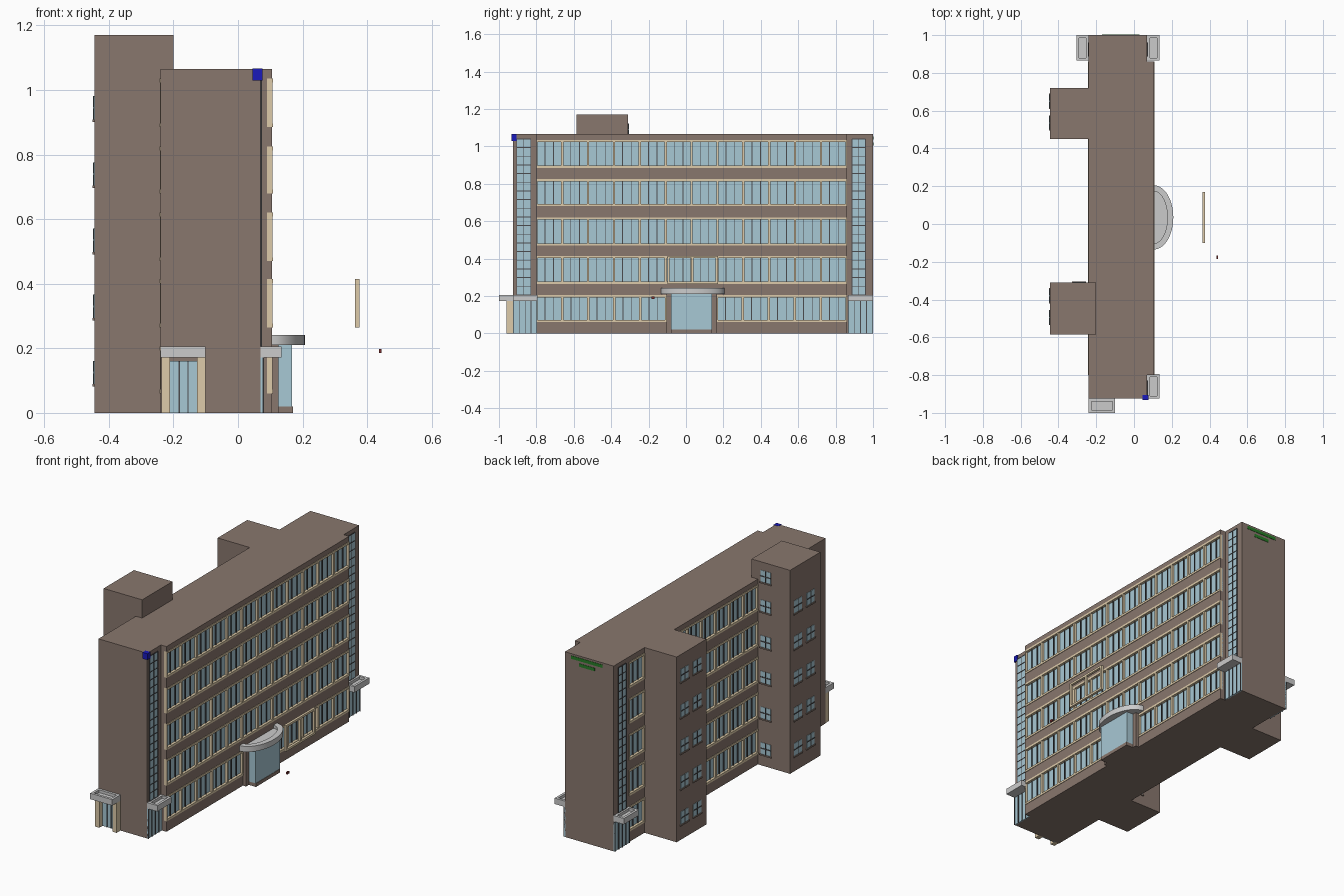
import bpy, bmesh, math

if "Cube" in bpy.data.objects:
    bpy.data.objects.remove(bpy.data.objects["Cube"])


def material(name, rgb):
    m = bpy.data.materials.new(name)
    m.diffuse_color = (*rgb, 1)
    m.use_nodes = True
    m.node_tree.nodes["Principled BSDF"].inputs["Base Color"].default_value = m.diffuse_color
    return m


BRICK = material("brick", (0.25, 0.185, 0.155))
GLASS = material("glass", (0.39, 0.58, 0.66))
BEIGE = material("beige_trim", (0.73, 0.60, 0.40))
DARK = material("dark_frame", (0.07, 0.07, 0.075))
BLUE = material("blue", (0.01, 0.01, 0.5))
GREEN = material("green", (0.02, 0.2, 0.02))
RED = material("dark_red", (0.2, 0.03, 0.03))


def finish(bm, name, mat):
    bmesh.ops.recalc_face_normals(bm, faces=bm.faces)
    me = bpy.data.meshes.new(name)
    bm.to_mesh(me)
    bm.free()
    ob = bpy.data.objects.new(name, me)
    bpy.context.collection.objects.link(ob)
    if mat:
        me.materials.append(mat)
    return ob


def boxes(name, items, mat=None):
    """One object from boxes given as (x0, x1, y0, y1, z0, z1)."""
    bm = bmesh.new()
    for x0, x1, y0, y1, z0, z1 in items:
        for v in bmesh.ops.create_cube(bm, size=1)["verts"]:
            v.co = ((x0 + x1) / 2 + v.co.x * (x1 - x0),
                    (y0 + y1) / 2 + v.co.y * (y1 - y0),
                    (z0 + z1) / 2 + v.co.z * (z1 - z0))
    return finish(bm, name, mat)


def prism(name, pts, z0, z1, mat=None):
    bm = bmesh.new()
    f = bm.faces.new([bm.verts.new((x, y, z0)) for x, y in pts])
    r = bmesh.ops.extrude_face_region(bm, geom=[f])
    for v in r["geom"]:
        if isinstance(v, bmesh.types.BMVert):
            v.co.z = z1
    ob = finish(bm, name, mat)
    for p in ob.data.polygons:
        p.use_smooth = abs(p.normal.z) < 0.5 and p.area < 0.01 and abs(p.normal.x) < 0.9999
    bpy.context.view_layer.objects.active = ob
    ob.select_set(True)
    bpy.ops.object.shade_smooth_by_angle(angle=math.radians(35))
    ob.select_set(False)
    return ob


def spread(a, b, n):
    return [a + (b - a) * i / n for i in range(n + 1)]


TOP = 1.065
ROWS = [(0.06, 0.205), (0.265, 0.415), (0.47, 0.62), (0.68, 0.825), (0.885, 1.035)]
BANDS = [(0, 0.06), (0.205, 0.265), (0.415, 0.47), (0.62, 0.68), (0.825, 0.885), (1.035, TOP)]

# Main block, end blocks and the two rear towers
boxes("main_block", [(-0.225, 0.09, -0.8, 0.86, 0, TOP)], BRICK)
boxes("end_blocks", [(-0.24, 0.07, -0.925, -0.8, 0, TOP), (-0.24, 0.07, 0.86, 1.0, 0, TOP)], BRICK)
boxes("rear_tower_tall", [(-0.445, -0.2, -0.585, -0.31, 0, 1.17)], BRICK)
boxes("rear_tower_low", [(-0.445, -0.2, 0.45, 0.72, 0, TOP)], BRICK)

# Brick bands between the window rows
boxes("front_bands", [(0.08, 0.105, -0.8, 0.86, a, b) for a, b in BANDS], BRICK)
boxes("rear_bands", [(-0.24, -0.215, -0.8, 0.86, a, b) for a, b in BANDS], BRICK)

# Window rows: beige frames, glass and thin mullions
frames, panes, mullions = [], [], []


def window_row(xw, out, y0, y1, z0, z1, bays):
    def xs(a, b):
        return tuple(sorted((xw + out * a, xw + out * b)))
    ys = spread(y0, y1, bays)
    panes.append((*xs(-0.002, 0.003), y0, y1, z0, z1))
    for z in (z0, z1 - 0.012):
        frames.append((*xs(0, 0.018), y0, y1, z, z + 0.012))
    for i, y in enumerate(ys):
        lo, hi = max(y - 0.006, y0), min(y + 0.006, y1)
        frames.append((*xs(0, 0.017), lo, hi, z0, z1))
        if i < bays:
            step = (ys[i + 1] - y) / 3
            for k in (1, 2):
                c = y + k * step
                mullions.append((*xs(0, 0.009), c - 0.002, c + 0.002, z0 + 0.012, z1 - 0.012))


for i, (a, b) in enumerate(ROWS):
    if i == 0:
        window_row(0.09, 1, -0.8, -0.105, a, b, 5)
        window_row(0.09, 1, 0.165, 0.86, a, b, 5)
    else:
        window_row(0.09, 1, -0.8, 0.86, a, b, 12)
    for y0, y1, n in ((-0.8, -0.585, 2), (-0.31, 0.45, 6), (0.72, 0.86, 1)):
        window_row(-0.225, -1, y0, y1, a, b, n)
boxes("window_row_frames", frames, BEIGE)
boxes("window_row_glass", panes, GLASS)
boxes("window_row_mullions", mullions, DARK)

# Small four-pane windows on the towers
t_glass, t_frame, t_sill = [], [], []
for cy in (0.65, 0.535, -0.38, -0.495):
    for z in (0.125, 0.33, 0.535, 0.74, 0.945):
        h = 0.036
        t_glass.append((-0.447, -0.44, cy - h, cy + h, z - h, z + h))
        t_frame += [(-0.449, -0.44, cy - 0.003, cy + 0.003, z - h, z + h),
                    (-0.449, -0.44, cy - h, cy + h, z - 0.003, z + 0.003)]
        t_sill.append((-0.451, -0.44, cy - h - 0.004, cy + h + 0.004, z - h - 0.008, z - h))
for z in (0.1, 0.305, 0.51, 0.715, 0.92, 1.09):
    x, h = -0.29, 0.033
    t_glass.append((x - h, x + h, -0.315, -0.308, z - h, z + h))
    t_frame += [(x - 0.003, x + 0.003, -0.315, -0.306, z - h, z + h),
                (x - h, x + h, -0.315, -0.306, z - 0.003, z + 0.003)]
    t_sill.append((x - h - 0.004, x + h + 0.004, -0.315, -0.304, z - h - 0.008, z - h))
boxes("tower_window_glass", t_glass, GLASS)
boxes("tower_window_bars", t_frame, DARK)
boxes("tower_window_sills", t_sill, BRICK)

# Tall stair glazing with doors and a rimmed canopy below
s_glass, s_bars, canopies = [], [], []


def canopy(x0, x1, y0, y1):
    r = 0.014
    canopies.extend([(x0, x1, y0, y1, 0.172, 0.19),
                     (x0, x0 + r, y0, y1, 0.19, 0.206), (x1 - r, x1, y0, y1, 0.19, 0.206),
                     (x0 + r, x1 - r, y0, y0 + r, 0.19, 0.206),
                     (x0 + r, x1 - r, y1 - r, y1, 0.19, 0.206)])


def stair_front(xw, out, y0, y1, g0, g1):
    def xs(d):
        return tuple(sorted((xw - out * 0.003, xw + out * d)))
    s_glass.append((*xs(0.002), g0, g1, 0.206, 1.04))
    s_glass.append((*xs(0.006), y0, y1, 0, 0.172))
    for z in spread(0.206, 1.04, 18):
        s_bars.append((*xs(0.004), g0, g1, z - 0.002, z + 0.002))
    for y in spread(g0, g1, 2):
        s_bars.append((*xs(0.004), y - 0.002, y + 0.002, 0.206, 1.04))
    for y in spread(y0 + 0.002, y1 - 0.002, 4):
        s_bars.append((*xs(0.01), y - 0.002, y + 0.002, 0, 0.172))
    canopy(*sorted((xw, xw + out * 0.065)), y0, y1)


stair_front(0.07, 1, -0.925, -0.795, -0.905, -0.83)
stair_front(0.07, 1, 0.865, 1.0, 0.888, 0.96)
stair_front(-0.24, -1, 0.865, 1.0, 0.888, 0.96)

# Side entrance on the front end wall
canopy(-0.24, -0.10, -1.0, -0.925)
boxes("side_entrance_posts", [(-0.237, -0.21, -0.96, -0.92, 0, 0.172),
                              (-0.127, -0.10, -0.96, -0.92, 0, 0.172)], BEIGE)
s_glass.append((-0.21, -0.127, -0.93, -0.92, 0, 0.16))
for x in (-0.182, -0.155):
    s_bars.append((x - 0.002, x + 0.002, -0.933, -0.92, 0, 0.16))
boxes("stair_glass", s_glass, GLASS)
boxes("stair_glass_bars", s_bars, DARK)
boxes("door_canopies", canopies)

# Main entrance porch with half-oval canopy
boxes("porch_walls", [(0.08, 0.125, -0.105, 0.165, 0, 0.212),
                      (0.125, 0.17, -0.08, 0.14, 0, 0.02)], BRICK)
boxes("porch_glass", [(0.12, 0.168, -0.08, 0.14, 0.02, 0.212)], GLASS)


def arc(rx, ry, n=28):
    return [(0.105 + rx * math.sin(math.pi * i / n), 0.035 - ry * math.cos(math.pi * i / n))
            for i in range(n + 1)]


prism("porch_canopy_slab", arc(0.103, 0.17), 0.21, 0.224)
prism("porch_canopy_rim", arc(0.103, 0.17) + arc(0.072, 0.138)[::-1], 0.224, 0.242)

# Detached window frame and small marker standing off the facade
boxes("detached_frame", [(0.362, 0.376, -0.1, 0.17, 0.265, 0.277),
                         (0.362, 0.376, -0.1, 0.17, 0.403, 0.415)]
      + [(0.362, 0.376, y - 0.006, y + 0.006, 0.277, 0.403) for y in (-0.094, 0.035, 0.164)], BEIGE)
boxes("small_marker", [(0.436, 0.444, -0.185, -0.168, 0.185, 0.198)], RED)

# Plain sign panels
boxes("corner_sign", [(0.045, 0.076, -0.932, -0.905, 1.03, 1.066)], BLUE)
boxes("end_wall_sign", [(-0.17, 0.03, 0.995, 1.002, 1.036, 1.054),
                        (-0.12, -0.02, 0.995, 1.002, 1.004, 1.022)], GREEN)
